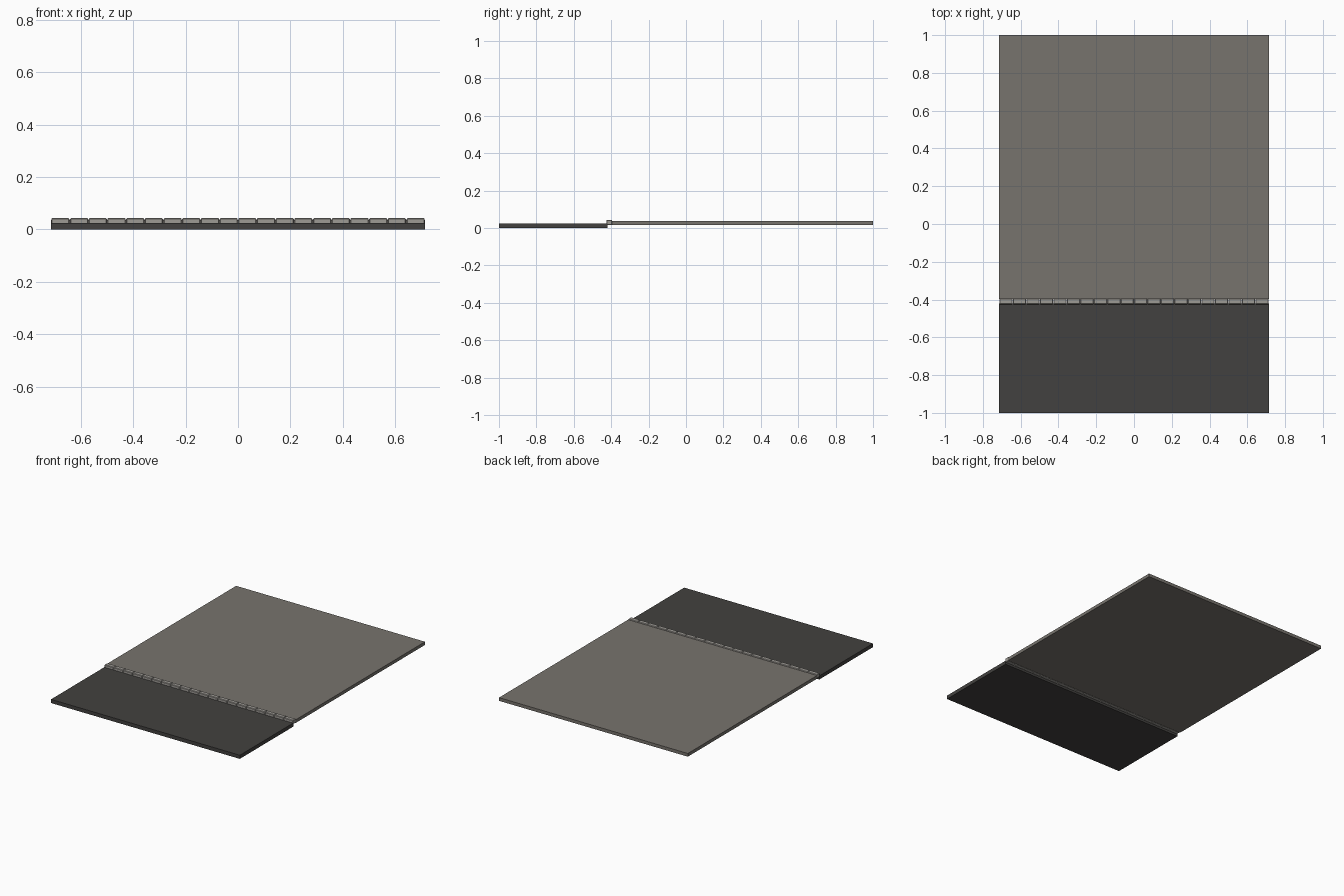
import bpy

if "Cube" in bpy.data.objects:
    bpy.data.objects.remove(bpy.data.objects["Cube"])

HALF_W = 0.714
STONES = 20


def material(name, rgb):
    m = bpy.data.materials.new(name)
    m.diffuse_color = (*rgb, 1)
    m.use_nodes = True
    m.node_tree.nodes["Principled BSDF"].inputs["Base Color"].default_value = m.diffuse_color
    return m


def box(name, x, y, z, mat, bevel=0):
    """Box from (min, max) ranges, optionally with chamfered edges."""
    bpy.ops.mesh.primitive_cube_add(
        size=1, location=[(r[0] + r[1]) / 2 for r in (x, y, z)])
    ob = bpy.context.object
    ob.name = name
    ob.scale = [r[1] - r[0] for r in (x, y, z)]
    bpy.ops.object.transform_apply(location=False, rotation=False, scale=True)
    ob.data.materials.append(mat)
    if bevel:
        mod = ob.modifiers.new("chamfer", 'BEVEL')
        mod.width = bevel
        mod.segments = 1
    return ob


asphalt = material("asphalt", (0.055, 0.053, 0.050))
paving = material("paving", (0.185, 0.172, 0.153))
stone = material("kerb_stone", (0.34, 0.325, 0.30))

# Road and raised pavement slabs
box("road", (-HALF_W, HALF_W), (-1, -0.421), (0, 0.025), asphalt)
box("pavement", (-HALF_W, HALF_W), (-0.396, 1), (0.015, 0.037), paving)

# Row of chamfered kerb stones with thin joints
step = 2 * HALF_W / STONES
for i in range(STONES):
    x0 = -HALF_W + i * step
    box(f"kerb_stone_{i + 1}", (x0 + 0.001, x0 + step - 0.001),
        (-0.425, -0.395), (0.015, 0.043), stone, 0.003)
